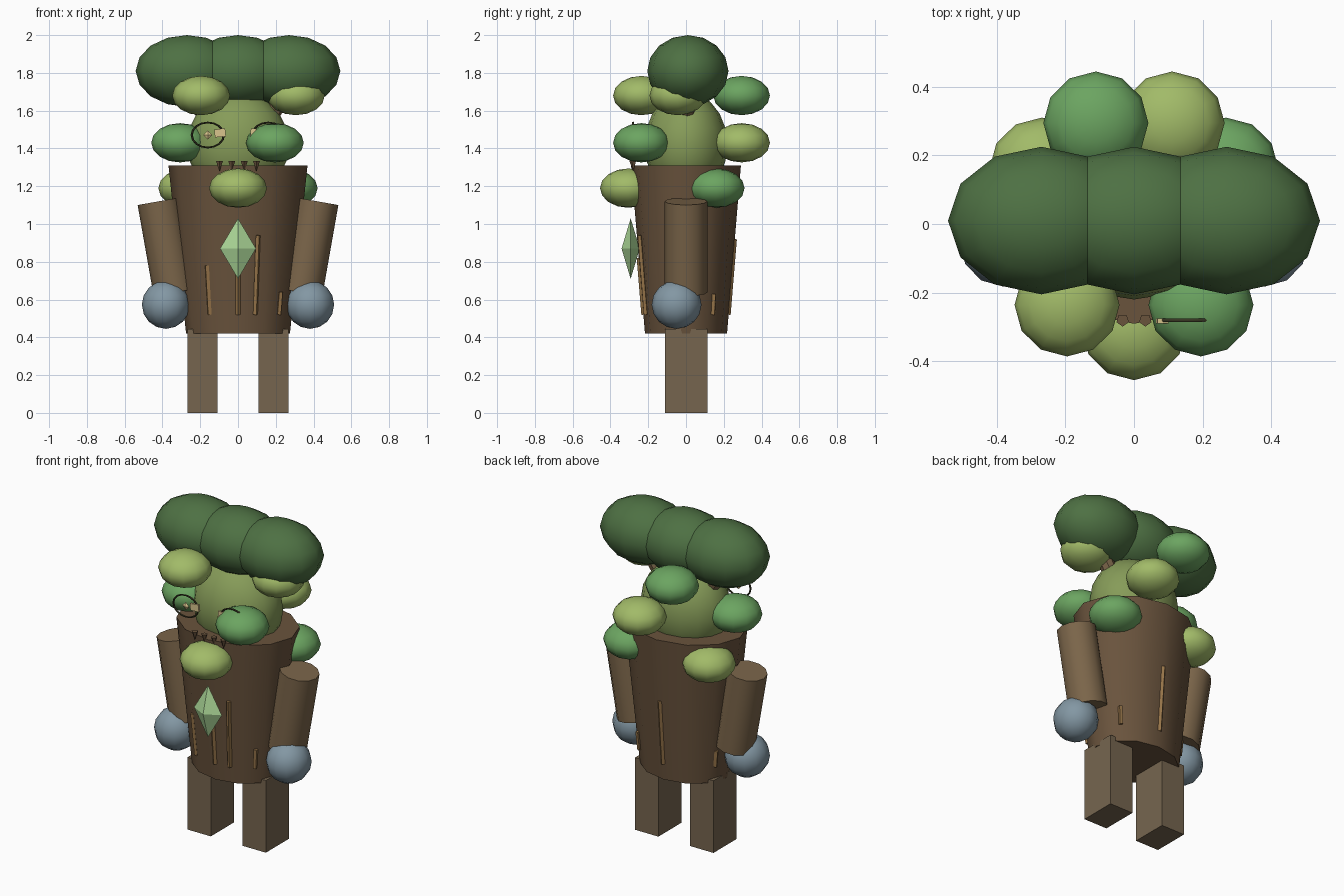
import bpy, math
from mathutils import Vector

if "Cube" in bpy.data.objects:
    bpy.data.objects.remove(bpy.data.objects["Cube"])


def mat(name, hexcol):
    m = bpy.data.materials.new(name)
    c = [(int(hexcol[i:i + 2], 16) / 255) ** 2.2 for i in (0, 2, 4)]
    m.diffuse_color = (*c, 1)
    m.use_nodes = True
    m.node_tree.nodes["Principled BSDF"].inputs["Base Color"].default_value = m.diffuse_color
    return m


BARK, LIMB, LEG = mat("bark", "69543F"), mat("limb", "7A654B"), mat("leg", "756550")
STRIP, STONE, GEM = mat("strip", "94734A"), mat("stone", "8296A2"), mat("gem", "A9D595")
DARK, GREEN, LIGHT = mat("dark_leaf", "4F7045"), mat("green_leaf", "6BA361"), mat("light_leaf", "A0B968")
MOSS, EYE, RIM = mat("moss", "859A59"), mat("eye", "D9C48C"), mat("rim", "3B3A28")


def finish(name, m, scale=None, smooth=None):
    o = bpy.context.object
    o.name = name
    if scale:
        o.scale = scale
    o.data.materials.append(m)
    if smooth:
        bpy.ops.object.transform_apply(location=False, rotation=False, scale=True)
        bpy.ops.object.shade_smooth_by_angle(angle=math.radians(smooth))
    return o


def box(name, loc, size, m, rot=(0, 0, 0)):
    bpy.ops.mesh.primitive_cube_add(size=1, location=loc, rotation=rot)
    return finish(name, m, size)


def ball(name, loc, radii, m, seg=12, rings=8):
    bpy.ops.mesh.primitive_uv_sphere_add(segments=seg, ring_count=rings, location=loc)
    return finish(name, m, radii, 60)


def gem(name, loc, radii, m):
    # eight-faced diamond: a two-ring sphere with four segments
    bpy.ops.mesh.primitive_uv_sphere_add(segments=4, ring_count=2 + 1 - 1 + 1, location=loc)
    o = bpy.context.object
    bpy.data.objects.remove(o)
    h = bpy.data.meshes.new(name)
    x, y, z = radii
    h.from_pydata([(x, 0, 0), (0, y, 0), (-x, 0, 0), (0, -y, 0), (0, 0, z), (0, 0, -z)], [],
                  [f for i in range(4) for f in ((i, (i + 1) % 4, 4), ((i + 1) % 4, i, 5))])
    o = bpy.data.objects.new(name, h)
    o.location = loc
    h.materials.append(m)
    bpy.context.collection.objects.link(o)


def rod(name, a, b, r, m, sides=12):
    a, b = Vector(a), Vector(b)
    d = b - a
    bpy.ops.mesh.primitive_cylinder_add(vertices=sides, radius=r, depth=d.length, location=(a + b) / 2,
                                        rotation=d.to_track_quat('Z', 'Y').to_euler())
    return finish(name, m, (1, 1, 1), 40)


# trunk body
Z0, Z1, R0, R1, SQ = 0.42, 1.31, 0.275, 0.368, 0.79
bpy.ops.mesh.primitive_cone_add(vertices=12, radius1=R0, radius2=R1, depth=Z1 - Z0, location=(0, 0, (Z0 + Z1) / 2))
finish("trunk", BARK, (1, SQ, 1), 40)

# vertical bark strips: angle, height
for deg, h in [(238, .26), (270, .3), (289, .42), (320, .12), (40, .11), (90, .4), (157, .1)]:
    a = math.radians(deg)
    slope = (R1 - R0) / (Z1 - Z0)
    r = R0 * 0.99
    foot = Vector((r * math.cos(a), r * SQ * math.sin(a), 0.52))
    out = Vector((math.cos(a), SQ * math.sin(a), 0)) * slope
    foot += out * 0.1
    rod("bark_strip", foot, foot + (out + Vector((0, 0, 1))) * h, 0.013, STRIP, 4)

# moss head and leaf crown
ball("head", (0, 0, 1.42), (.27, .22, .28), MOSS, 16, 10)
for x in (-.27, 0, .27):
    ball("crown", (x, .01, 1.81), (.272, .215, .19), DARK)

# leaf clusters in three rings of three
for z, start, cols in [(1.68, -9, (LIGHT, GREEN, LIGHT)), (1.43, -51, (GREEN, LIGHT, GREEN)),
                       (1.19, -90, (LIGHT, GREEN, LIGHT))]:
    for i, m in enumerate(cols):
        a = math.radians(start + 120 * i)
        ball("leaf_cluster", (.31 * math.cos(a), .31 * math.sin(a) + .005, z), (.153, .15, .104), m)

for s in (-1, 1):
    # limbs
    box("leg", (s * .188, .002, .222), (.16, .226, .445), LEG)
    rod("arm", (s * .42, 0, 1.12), (s * .335, 0, .638), .113, LIMB)
    ball("fist", (s * .382, -.05, .573), (.127, .132, .128), STONE)
    rod("branch", (s * .12, 0, 1.5), (s * .29, .01, 1.75), .045, LIMB, 8)
    # face
    bpy.ops.mesh.primitive_torus_add(major_radius=.085, minor_radius=.006, major_segments=16, minor_segments=6,
                                     location=(s * .16, -.28, 1.471), rotation=(math.pi / 2, 0, 0))
    finish("eye_rim", RIM, (1, .78, 1), 60)
    gem("pupil", (s * .16, -.28, 1.471), (.024, .01, .024), EYE)
    box("eye_glint", (s * .095, -.283, 1.482), (.058, .014, .042), EYE, (0, s * .1, 0))
    for x in (.033, .098):
        bpy.ops.mesh.primitive_cone_add(vertices=5, radius1=.019, radius2=0, depth=.055,
                                        location=(s * x, -.28, 1.305), rotation=(math.pi, 0, 0))
        finish("tooth", BARK)

# chest crystal
gem("crystal", (0, -.293, .87), (.095, .048, .16), GEM)
